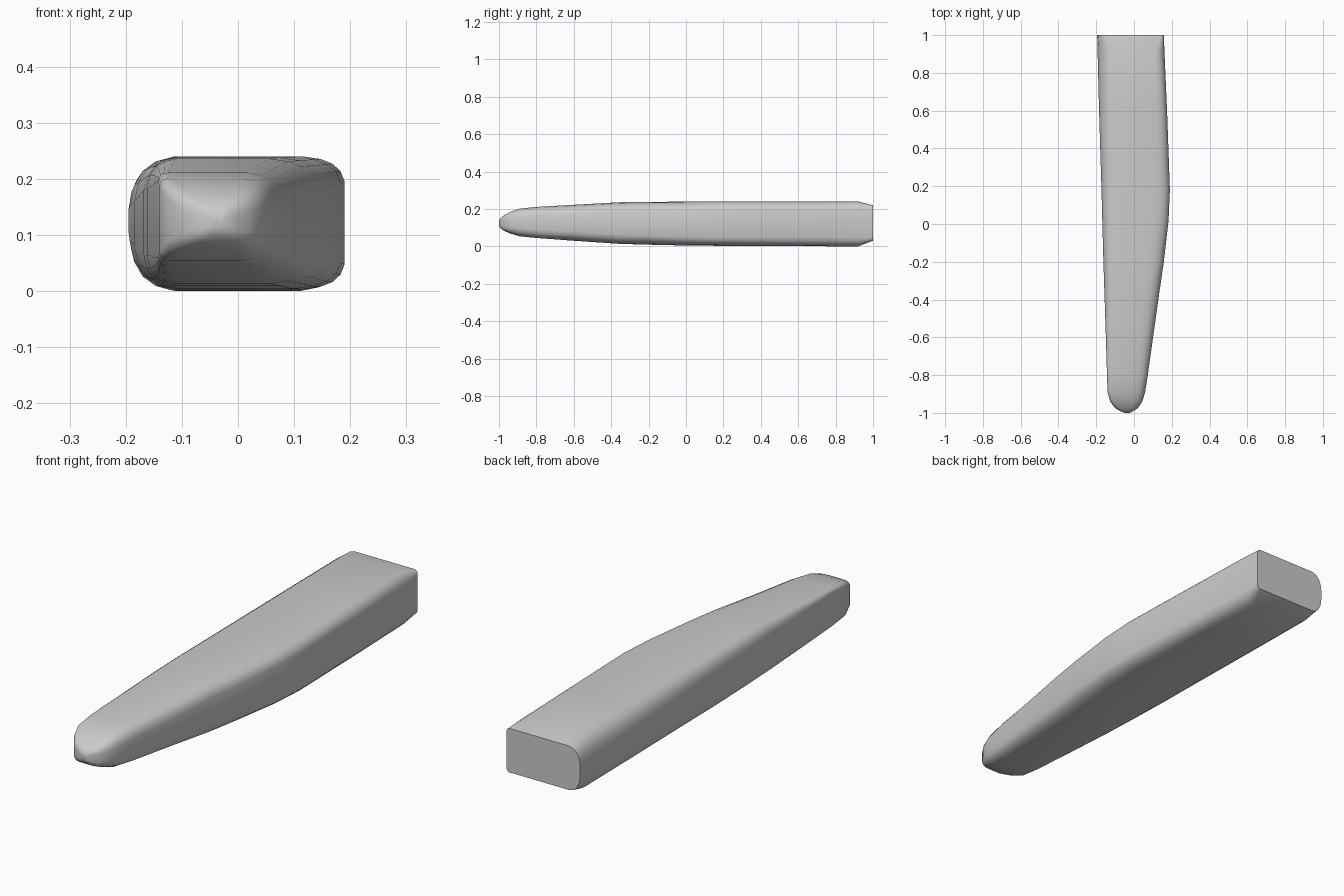
import bpy, bmesh

# Cross-sections: y, left x, right x, bottom z, top z, left corner (width, height), right corner (width, height)
SECTIONS = [
    (1.00, -0.195, 0.158, 0.030, 0.220, (0.050, 0.075), (0.015, 0.020)),
    (0.92, -0.193, 0.161, 0.000, 0.240, (0.080, 0.090), (0.050, 0.050)),
    (0.60, -0.185, 0.175, 0.001, 0.240, (0.075, 0.080), (0.060, 0.050)),
    (0.18, -0.172, 0.190, 0.003, 0.240, (0.065, 0.065), (0.075, 0.045)),
    (0.02, -0.168, 0.183, 0.004, 0.239, (0.060, 0.060), (0.085, 0.045)),
    (-0.20, -0.162, 0.158, 0.009, 0.238, (0.050, 0.055), (0.085, 0.050)),
    (-0.35, -0.157, 0.136, 0.013, 0.236, (0.045, 0.050), (0.080, 0.050)),
    (-0.60, -0.149, 0.101, 0.030, 0.222, (0.030, 0.030), (0.070, 0.050)),
    (-0.80, -0.143, 0.073, 0.045, 0.211, (0.018, 0.015), (0.055, 0.045)),
    (-0.89, -0.140, 0.059, 0.054, 0.201, (0.018, 0.015), (0.050, 0.045)),
    (-0.94, -0.126, 0.044, 0.069, 0.184, (0.025, 0.020), (0.045, 0.035)),
    (-0.975, -0.100, 0.020, 0.084, 0.165, (0.025, 0.020), (0.030, 0.022)),
    (-0.992, -0.070, -0.007, 0.097, 0.150, (0.020, 0.015), (0.020, 0.015)),
    (-1.00, -0.048, -0.022, 0.112, 0.138, (0.008, 0.008), (0.008, 0.008)),
]
ARC = [(0.0, 1.0), (0.1, 0.58), (0.29, 0.29), (0.58, 0.1), (1.0, 0.0)]


def ring(y, left, right, bottom, top, lc, rc):
    """Rounded section with different left and right corners."""
    pts = [(left + a * lc[0], top - b * lc[1]) for a, b in ARC]
    pts += [(right - a * rc[0], top - b * rc[1]) for a, b in reversed(ARC)]
    pts += [(right - a * rc[0], bottom + b * rc[1]) for a, b in ARC]
    pts += [(left + a * lc[0], bottom + b * lc[1]) for a, b in reversed(ARC)]
    return [(x, y, z) for x, z in pts]


# Tapered body lofted from the blunt end to the rounded tip
bm = bmesh.new()
rings = [[bm.verts.new(p) for p in ring(*s)] for s in SECTIONS]
for a, b in zip(rings, rings[1:]):
    n = len(a)
    for i in range(n):
        j = (i + 1) % n
        bm.faces.new((a[i], a[j], b[j], b[i]))
bm.faces.new(rings[0])
bm.faces.new(rings[-1])
bmesh.ops.recalc_face_normals(bm, faces=bm.faces)
mesh = bpy.data.meshes.new("tapered_body")
bm.to_mesh(mesh)
bm.free()
body = bpy.data.objects.new("tapered_body", mesh)
bpy.context.collection.objects.link(body)

# Smooth surface with a crisp blunt end
bpy.context.view_layer.objects.active = body
body.select_set(True)
bpy.ops.object.shade_smooth_by_angle(angle=0.85)
